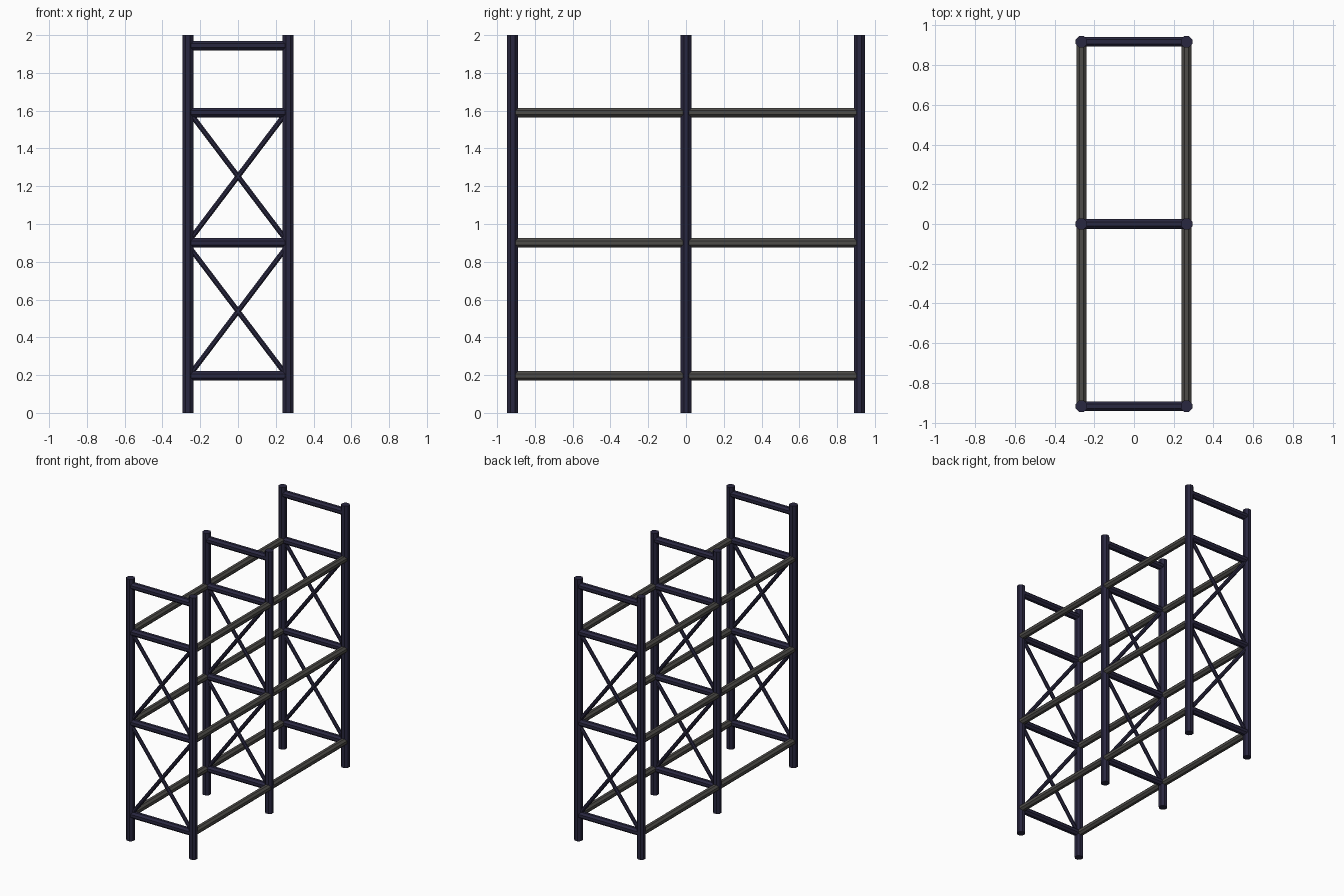
import bpy, math
from mathutils import Vector

if "Cube" in bpy.data.objects:
    bpy.data.objects.remove(bpy.data.objects["Cube"])


def material(name, rgb):
    m = bpy.data.materials.new(name)
    m.diffuse_color = (*rgb, 1)
    m.use_nodes = True
    m.node_tree.nodes["Principled BSDF"].inputs["Base Color"].default_value = m.diffuse_color
    return m


navy = material("dark navy steel", (0.022, 0.020, 0.050))
grey = material("warm grey steel", (0.075, 0.072, 0.066))


def tube(name, a, b, radius, mat, sides=8):
    """Capped flat-faced tube from point a to point b."""
    a, b = Vector(a), Vector(b)
    d = b - a
    bpy.ops.mesh.primitive_cylinder_add(vertices=sides, radius=radius, depth=d.length,
                                        location=(a + b) / 2,
                                        rotation=d.to_track_quat('Z', 'Y').to_euler())
    ob = bpy.context.object
    ob.name = name
    # turn the profile so that flats face the axes
    turn = math.pi / sides
    for v in ob.data.vertices:
        x, y = v.co.x, v.co.y
        v.co.x = x * math.cos(turn) - y * math.sin(turn)
        v.co.y = x * math.sin(turn) + y * math.cos(turn)
    ob.data.materials.append(mat)
    return ob


X, Y = 0.265, 0.918
SHELVES = (0.196, 0.90, 1.59)

# three identical end frames
for y in (-Y, 0, Y):
    for x in (-X, X):
        tube("post", (x, y, 0), (x, y, 2), 0.031, navy)
    for z in SHELVES + (1.944,):
        tube("rung", (-X, y, z), (X, y, z), 0.027, navy)
    # crossed braces
    for zc in (0.538, 1.252):
        for s in (-1, 1):
            tube("cross_brace", (-X, y, zc - s * 0.35), (X, y, zc + s * 0.35), 0.0145, navy)

# long shelf beams between the frames
for x in (-X, X):
    for z in SHELVES:
        for y in (-Y, 0):
            tube("shelf_beam", (x, y, z), (x, y + Y, z), 0.027, grey)
